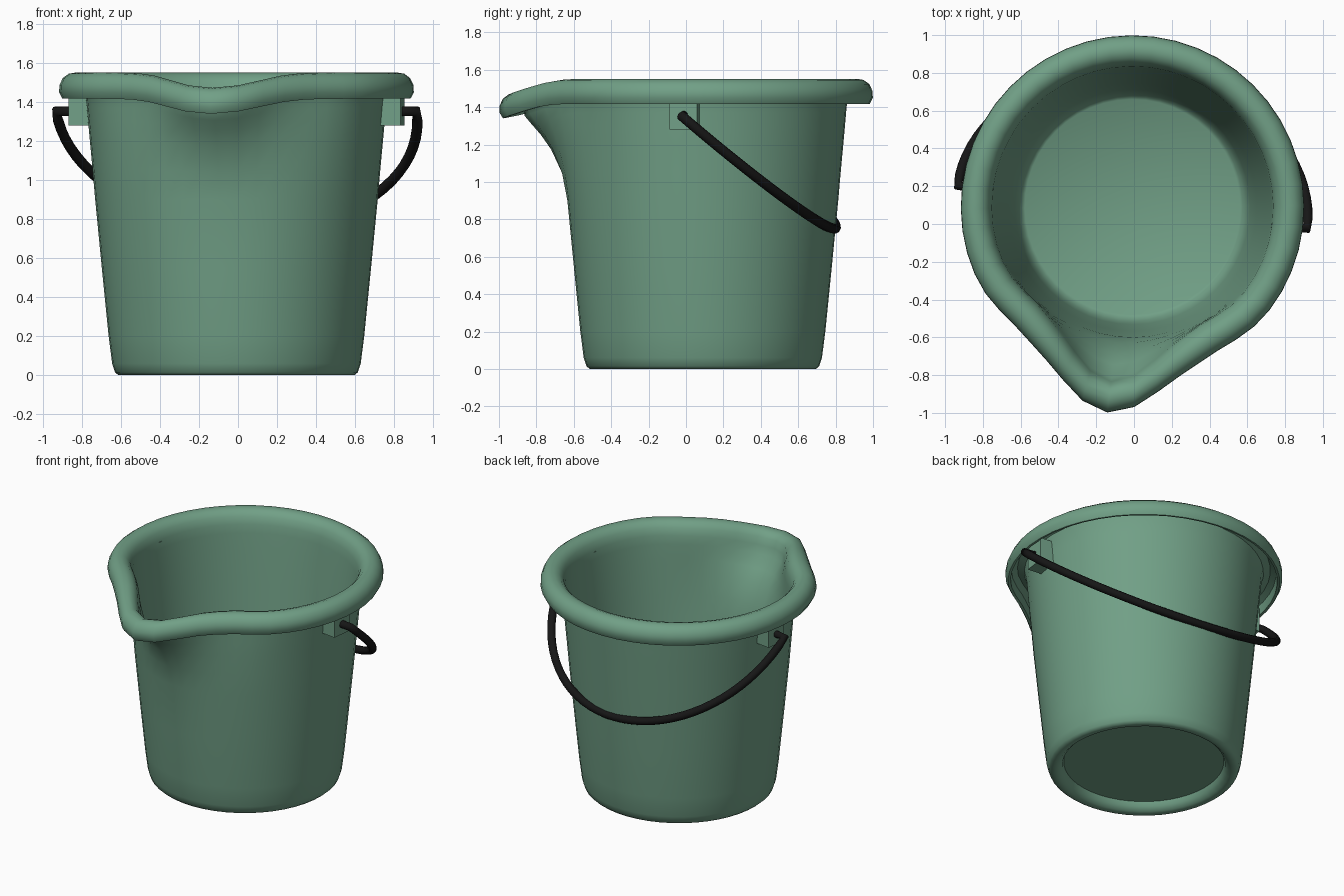
import bpy, bmesh, math
from mathutils import Matrix

if "Cube" in bpy.data.objects:
    bpy.data.objects.remove(bpy.data.objects["Cube"])

N = 48
PLACE = Matrix.Translation((-0.008, 0.09, 0)) @ Matrix.Rotation(math.radians(-7), 4, 'Z')


def material(name, rgb):
    m = bpy.data.materials.new(name)
    m.diffuse_color = (*rgb, 1)
    m.use_nodes = True
    m.node_tree.nodes["Principled BSDF"].inputs["Base Color"].default_value = m.diffuse_color
    return m


green = material("green_plastic", (0.165, 0.35, 0.24))
black = material("black_plastic", (0.008, 0.008, 0.008))


def finish(name, bm, angle):
    bmesh.ops.recalc_face_normals(bm, faces=bm.faces)
    me = bpy.data.meshes.new(name)
    bm.to_mesh(me)
    bm.free()
    ob = bpy.data.objects.new(name, me)
    bpy.context.collection.objects.link(ob)
    me.transform(PLACE)
    me.materials.append(green)
    bpy.ops.object.select_all(action='DESELECT')
    ob.select_set(True)
    bpy.context.view_layer.objects.active = ob
    bpy.ops.object.shade_smooth_by_angle(angle=math.radians(angle))
    return ob


def spouted(r, z, a):
    """Pull a point of the lathe out and down near the spout (a = degrees from -y)."""
    w = min(max((z - 0.88) / 0.54, 0), 1) ** 2
    push = 0.187 * math.exp(-(a / 16) ** 2) - 0.025 * math.exp(-((abs(a) - 38) / 12) ** 2)
    dip = 0.078 * math.exp(-(a / 18) ** 2)
    return r + w * push, z - w * dip


# Closed wall section: underside, foot, outer wall, rolled rim, inner wall, floor
profile = [(0.525, 0.06), (0.535, 0.03), (0.56, 0.005), (0.58, 0), (0.605, 0), (0.622, 0.015),
           (0.637, 0.06), (0.655, 0.2), (0.69, 0.55), (0.724, 0.9), (0.737, 1.05), (0.751, 1.2),
           (0.76, 1.3), (0.766, 1.37), (0.772, 1.43), (0.785, 1.485), (0.83, 1.505), (0.868, 1.485),
           (0.875, 1.42), (0.892, 1.417), (0.909, 1.45), (0.907, 1.487), (0.89, 1.523),
           (0.86, 1.545), (0.825, 1.551), (0.79, 1.54), (0.762, 1.51), (0.745, 1.46),
           (0.738, 1.4), (0.728, 1.3), (0.718, 1.2), (0.704, 1.05), (0.69, 0.9), (0.657, 0.55),
           (0.622, 0.2), (0.605, 0.12), (0.585, 0.09), (0.57, 0.08)]

# Bucket body
bm = bmesh.new()
rings = []
for r, z in profile:
    ring = []
    for i in range(N):
        a = 360 * i / N
        rr, zz = spouted(r, z, a if a <= 180 else a - 360)
        t = math.radians(a - 90)
        ring.append(bm.verts.new((rr * math.cos(t), rr * math.sin(t), zz)))
    rings.append(ring)
for lo, hi in zip(rings, rings[1:]):
    for i in range(N):
        j = (i + 1) % N
        bm.faces.new((lo[i], lo[j], hi[j], hi[i]))
bm.faces.new(rings[0])
bm.faces.new(rings[-1])
finish("bucket_body", bm, 50)

# Handle lugs under the rim
for side, name in ((1, "handle_lug_right"), (-1, "handle_lug_left")):
    bm = bmesh.new()
    bmesh.ops.create_cube(bm, size=1, matrix=Matrix.Translation((side * 0.8, 0, 1.365))
                          @ Matrix.Diagonal((0.115, 0.15, 0.17, 1)))
    finish(name, bm, 30)

# Handle: half circle with inward pins, swung down against the back
R, tilt = 0.93, math.atan2(0.605, 0.71)
path = [(0.82, 0)] + [(R * math.cos(math.pi * i / 40), R * math.sin(math.pi * i / 40))
                      for i in range(41)] + [(-0.82, 0)]
cu = bpy.data.curves.new("handle", 'CURVE')
cu.dimensions = '3D'
cu.bevel_depth = 0.027
cu.bevel_resolution = 3
cu.use_fill_caps = True
sp = cu.splines.new('POLY')
sp.points.add(len(path) - 1)
for p, (x, d) in zip(sp.points, path):
    p.co = (x, d * math.cos(tilt), 1.353 - d * math.sin(tilt), 1)
cu.transform(PLACE)
cu.materials.append(black)
bpy.context.collection.objects.link(bpy.data.objects.new("handle", cu))
